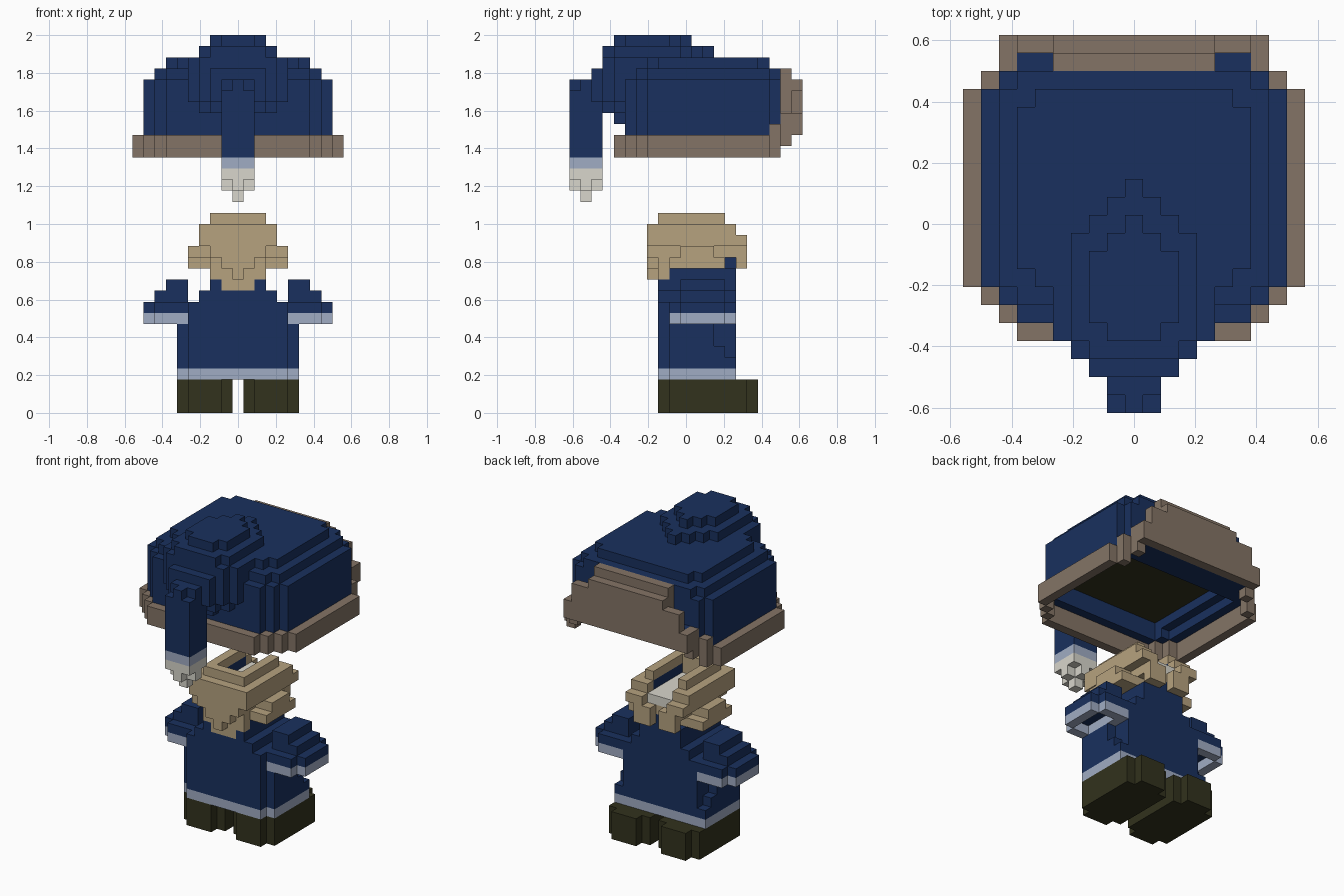
import bpy, bmesh, math

cube = bpy.data.objects.get("Cube")
if cube:
    bpy.data.objects.remove(cube, do_unlink=True)

V = 2 / 34  # size of one block
COLOURS = {"navy_cloth": (25, 48, 94), "brown_fur": (132, 116, 102),
           "pale_blue_trim": (160, 172, 195), "pale_grey": (216, 214, 204),
           "tan_hair": (182, 162, 127), "dark_olive": (50, 50, 29)}


def linear(c):
    c /= 255
    return c / 12.92 if c <= 0.04045 else ((c + 0.055) / 1.055) ** 2.4


mats = {}
for name, rgb in COLOURS.items():
    m = bpy.data.materials.new(name)
    m.use_nodes = True
    col = [linear(c) for c in rgb] + [1.0]
    m.diffuse_color = col
    bsdf = m.node_tree.nodes["Principled BSDF"]
    bsdf.inputs["Base Color"].default_value = col
    bsdf.inputs["Roughness"].default_value = 0.9
    mats[name] = m
NAVY, FUR, TRIM, PALE, HAIR, OLIVE = COLOURS

grid = {}  # block position -> (part, colour)


def box(part, colour, x, y, z):
    """Fill inclusive block ranges, mirrored in x. No part clears the blocks."""
    for i in range(x[0], x[1] + 1):
        for j in range(y[0], y[1] + 1):
            for k in range(z[0], z[1] + 1):
                for s in (i, -i):
                    if part:
                        grid[s, j, k] = (part, colour)
                    else:
                        grid.pop((s, j, k), None)


def layers(part, colour, z, rows):
    """Stack of centred slabs: (half width, first y, last y)."""
    for w, a, b in rows:
        box(part, colour, (0, w), (a, b), z)


# Boots
box("boots", OLIVE, (1, 5), (-1, 5), (0, 2))
box("boots", OLIVE, (2, 4), (-2, 6), (0, 2))

# Coat with pale hem
layers("coat", NAVY, (4, 9), [(4, -2, 4)])
layers("coat", NAVY, (10, 10), [(3, -2, 4)])
layers("coat", NAVY, (11, 11), [(2, -2, 4)])
layers("coat", NAVY, (12, 12), [(2, -1, 4)])
box("coat", NAVY, (5, 5), (-1, 4), (4, 4))
box("coat", NAVY, (5, 5), (-1, 3), (5, 5))
box("coat", NAVY, (5, 5), (-1, 2), (6, 7))
layers("coat", TRIM, (3, 3), [(4, -2, 4), (5, -1, 4)])

# Sleeves with hollow pale cuffs
for z, colour in ((8, TRIM), (9, NAVY)):
    box("sleeves", colour, (5, 7), (-1, 4), (z, z))
    box("sleeves", colour, (8, 8), (0, 3), (z, z))
box(None, None, (6, 7), (0, 3), (8, 8))
box("sleeves", NAVY, (5, 7), (0, 3), (10, 10))
box("sleeves", NAVY, (5, 6), (0, 3), (11, 11))

# Hair: top ring, wide band, lower head, back tufts and ear flaps
layers("hair", HAIR, (17, 17), [(2, -2, 3)])
layers("hair", HAIR, (15, 16), [(3, -3, 4)])
layers("hair", HAIR, (14, 14), [(2, -3, 4)])
layers("hair", HAIR, (13, 13), [(2, -2, 3)])
box("hair", HAIR, (2, 3), (5, 5), (15, 15))
box("hair", HAIR, (1, 2), (5, 5), (13, 14))
box("hair", HAIR, (3, 4), (0, 2), (13, 14))
box("hair", HAIR, (3, 4), (-1, 3), (13, 13))

# Pointed beard
box("beard", HAIR, (0, 1), (-3, -3), (13, 13))
box("beard", HAIR, (0, 0), (-3, -3), (12, 12))
box("beard", HAIR, (0, 2), (-2, -2), (12, 12))
box("beard", HAIR, (0, 1), (-2, -2), (11, 11))

# Open crown with navy lining and pale floor
box(None, None, (0, 1), (-1, 4), (16, 17))
box("head_core", NAVY, (2, 2), (-1, 3), (16, 16))
box("head_core", PALE, (0, 1), (-1, 4), (15, 15))
box("coat", NAVY, (0, 1), (4, 4), (13, 13))

# Hat dome
layers("hat", NAVY, (25, 29), [(8, -3, 7), (7, -4, 8), (6, -5, 8)])
layers("hat", NAVY, (30, 30), [(7, -3, 7), (6, -4, 8), (4, -5, 8)])
layers("hat", NAVY, (31, 31), [(6, -2, 6), (5, -3, 7), (4, -4, 7), (3, -7, 0)])

# Hat fold over the front
layers("hat_fold", NAVY, (32, 32), [(3, -6, -1), (2, -7, 0), (1, -1, 1), (0, 0, 2)])
layers("hat_fold", NAVY, (33, 33), [(2, -5, -2), (1, -6, -1), (0, -6, 0)])
box("hat_fold", NAVY, (0, 4), (-6, -5), (28, 31))
box("hat_fold", NAVY, (0, 3), (-6, -6), (27, 31))
box("hat_fold", NAVY, (0, 1), (-6, -6), (26, 26))
box("hat_fold", NAVY, (0, 3), (-7, -7), (28, 31))
box("hat_fold", NAVY, (0, 2), (-7, -7), (27, 31))
box("hat_fold", NAVY, (0, 2), (-8, -8), (28, 30))

# Hanging tail with clipped top corners and pale tassel
box("hat_tail", NAVY, (0, 1), (-10, -8), (23, 29))
box(None, None, (1, 1), (-10, -10), (29, 29))
box("hat_tail", TRIM, (0, 1), (-10, -8), (22, 22))
box("tassel", PALE, (0, 1), (-10, -8), (21, 21))
box("tassel", PALE, (0, 1), (-9, -9), (20, 20))
box("tassel", PALE, (0, 0), (-10, -8), (20, 20))
box("tassel", PALE, (0, 0), (-9, -9), (19, 19))

# Thin fur brim, open below at the back
layers("brim", FUR, (23, 24), [(9, -3, 7), (8, -4, 8), (7, -5, 7), (6, -6, 7)])
box(None, None, (0, 8), (-3, 7), (23, 24))
box(None, None, (0, 7), (-4, 8), (23, 24))
box(None, None, (0, 6), (-5, -5), (23, 24))

# Turned-up fur flap at the back
box("brim", FUR, (8, 8), (8, 8), (23, 25))
box("brim", FUR, (7, 7), (9, 9), (24, 26))
box("brim", FUR, (0, 4), (9, 9), (27, 30))
box("hat", NAVY, (0, 6), (9, 9), (25, 26))
box("brim", FUR, (0, 7), (10, 10), (25, 26))
box("brim", FUR, (0, 6), (10, 10), (27, 28))
box("brim", FUR, (0, 4), (10, 10), (29, 29))

# Hollow under the hat with a dark lining
box(None, None, (0, 7), (-3, 6), (25, 25))
box(None, None, (0, 6), (-4, 6), (25, 26))
box("hat_lining", OLIVE, (0, 6), (-4, 6), (27, 27))

# Turn every part into a mesh of its exposed block sides
SIDES = [(axis, sign) for axis in range(3) for sign in (-1, 1)]
for part in sorted({p for p, c in grid.values()}):
    bm = bmesh.new()
    used, verts = [], {}
    for pos, (owner, colour) in grid.items():
        if owner != part:
            continue
        if colour not in used:
            used.append(colour)
        for axis, sign in SIDES:
            nxt = list(pos)
            nxt[axis] += sign
            if tuple(nxt) in grid:
                continue
            u, w = (axis + 1) % 3, (axis + 2) % 3
            corners = []
            for a, b in ((-1, -1), (1, -1), (1, 1), (-1, 1))[::sign]:
                p = [2 * pos[0], 2 * pos[1], 2 * pos[2] + 1]
                p[axis] += sign
                p[u] += a
                p[w] += b
                key = tuple(p)
                if key not in verts:
                    verts[key] = bm.verts.new([c * V / 2 for c in key])
                corners.append(verts[key])
            bm.faces.new(corners).material_index = used.index(colour)
    bmesh.ops.dissolve_limit(bm, angle_limit=math.radians(1), verts=bm.verts[:],
                             edges=bm.edges[:], delimit={"MATERIAL"})
    mesh = bpy.data.meshes.new(part)
    bm.to_mesh(mesh)
    bm.free()
    for colour in used:
        mesh.materials.append(mats[colour])
    bpy.context.collection.objects.link(bpy.data.objects.new(part, mesh))
